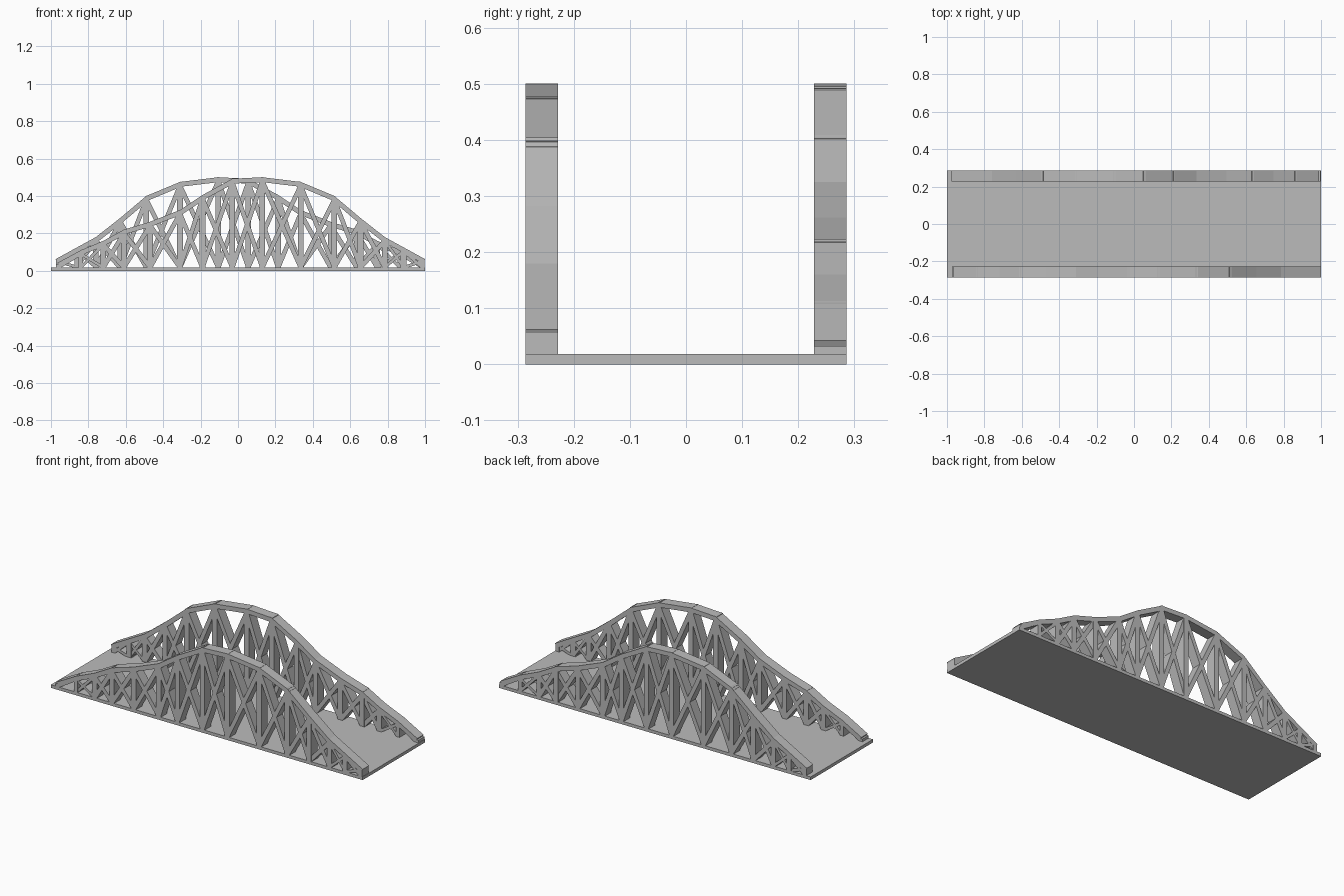
import bpy
import math
from mathutils import Vector

cube = bpy.data.objects.get("Cube")
if cube:
    bpy.data.objects.remove(cube)

grey = bpy.data.materials.new("light grey")
grey.use_nodes = True
grey.diffuse_color = (0.5, 0.5, 0.5, 1)
grey.node_tree.nodes["Principled BSDF"].inputs["Base Color"].default_value = (0.5, 0.5, 0.5, 1)

DECK = 0.018
Y_OUT, Y_IN = -0.286, -0.228


def prisms(name, outlines, y0, y1):
    """One object made of x-z quads pushed from y0 to y1."""
    verts, faces = [], []
    for quad in outlines:
        b = len(verts)
        verts += [(x, y0, z) for x, z in quad] + [(x, y1, z) for x, z in quad]
        faces += [(b, b + 1, b + 2, b + 3), (b + 7, b + 6, b + 5, b + 4)]
        for i in range(4):
            j = (i + 1) % 4
            faces.append((b + i, b + 4 + i, b + 4 + j, b + j))
    mesh = bpy.data.meshes.new(name)
    mesh.from_pydata(verts, [], faces)
    mesh.materials.append(grey)
    obj = bpy.data.objects.new(name, mesh)
    bpy.context.collection.objects.link(obj)
    return obj


def bar(p, q, above, below, extend=0.0):
    """Outline of a straight bar from p to q, measured off its axis."""
    p, q = Vector(p), Vector(q)
    d = (q - p).normalized()
    n = Vector((-d.y, d.x))
    p, q = p - d * extend, q + d * extend
    return [p - n * below, q - n * below, q + n * above, p + n * above]


# Top edge of the arched chord: low stepped side, crown, high side
arch = [(-0.96, 0.045), (-0.84, 0.11), (-0.72, 0.16), (-0.61, 0.22),
        (-0.47, 0.262), (-0.31, 0.325), (-0.19, 0.405), (-0.03, 0.492),
        (0.13, 0.5), (0.335, 0.475), (0.515, 0.4), (0.655, 0.282),
        (0.785, 0.18), (0.995, 0.065)]


def arch_z(x):
    for (x0, z0), (x1, z1) in zip(arch, arch[1:]):
        if x <= x1:
            return z0 + (z1 - z0) * (x - x0) / (x1 - x0)
    return arch[-1][1]


# Panel points, with one extra post in the long end panel
stations = [x for x, z in arch[:-1]] + [0.885, 0.985]

chord = [bar(p, q, 0, 0.026, 0.006) for p, q in zip(arch, arch[1:])]
posts, braces = [], []
for x in stations:
    w = 0.015 if arch_z(x) > 0.12 else 0.012
    top = arch_z(x) - 0.012
    posts.append([(x - w, DECK), (x + w, DECK), (x + w, top), (x - w, top)])
for a, b in zip(stations, stations[1:]):
    w = 0.012 if min(arch_z(a), arch_z(b)) > 0.15 else 0.008
    braces.append(bar((a, DECK), (b, arch_z(b) - 0.02), w, w))
    if arch_z(a) > 0.06:
        braces.append(bar((a, arch_z(a) - 0.02), (b, DECK), w, w))

# Deck slab
prisms("deck", [[(-1, 0), (1, 0), (1, DECK), (-1, DECK)]], -0.286, 0.286)

# Front truss, and the same truss turned half round at the back
for part, outlines in (("top_chord", chord), ("posts", posts), ("braces", braces)):
    inset = 0.001 if part == "braces" else 0.0
    front = prisms("front_" + part, outlines, Y_OUT + inset, Y_IN - inset)
    back = front.copy()
    back.name = "back_" + part
    back.rotation_euler.z = math.pi
    back.location.x = 0.025
    bpy.context.collection.objects.link(back)
